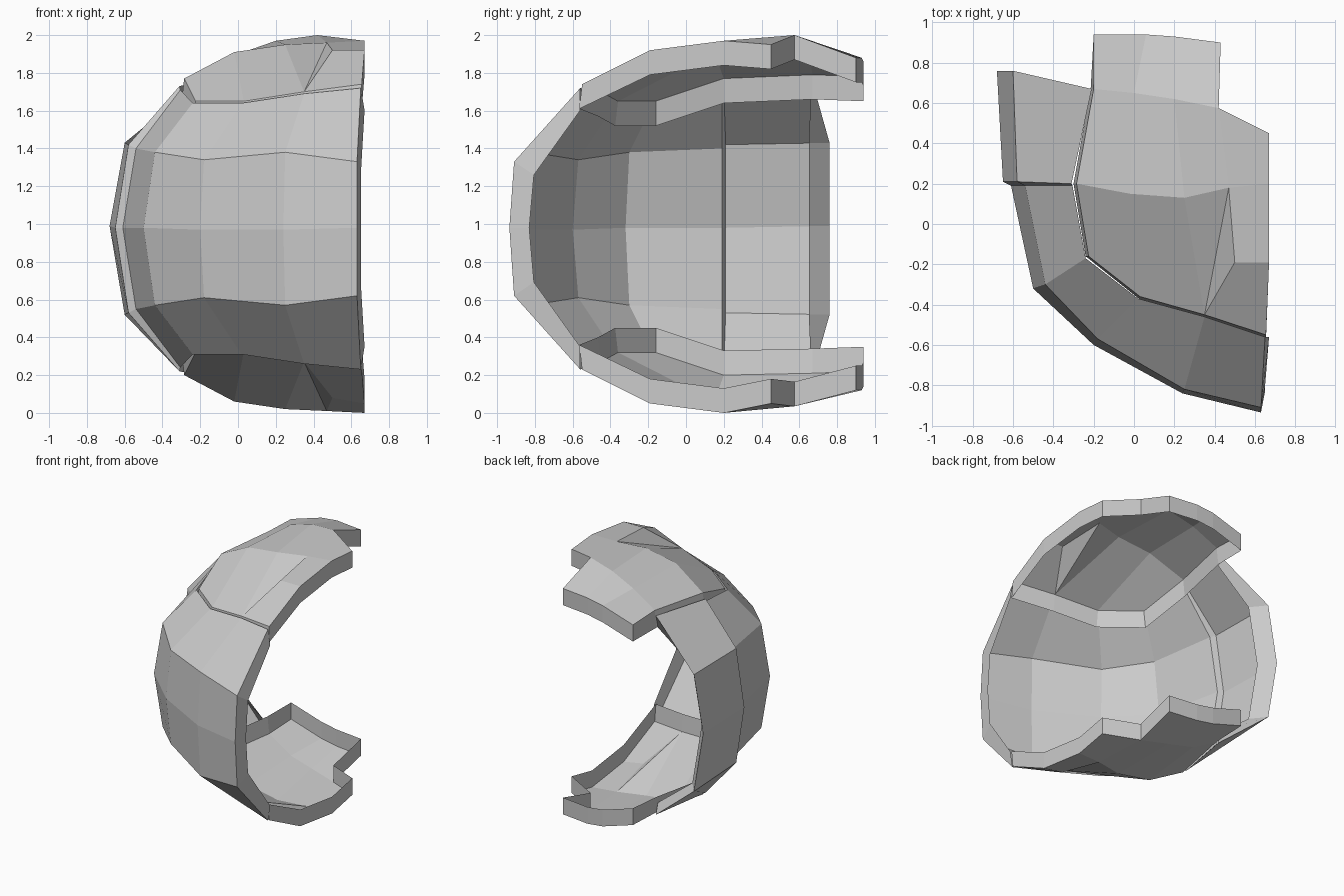
import bpy, bmesh
from mathutils import Vector

if "Cube" in bpy.data.objects:
    bpy.data.objects.remove(bpy.data.objects["Cube"])

CENTRE = Vector((0.5, 0.25, 1.0))

def flip_z(p, total=1.95):
    return (p[0], p[1], total - p[2])

def shell(name, verts, faces, rim):
    """Thin faceted skin; rim(v) gives the inward lip offset of an edge vertex or None."""
    bm = bmesh.new()
    vs = [bm.verts.new(v) for v in verts]
    skin = [bm.faces.new([vs[i] for i in f]) for f in faces]
    border = [e for e in bm.edges if e.is_boundary]
    inner = {}
    for e in border:
        a, b = e.verts
        oa, ob = rim(a), rim(b)
        if oa is None or ob is None:
            continue
        for v, o in ((a, oa), (b, ob)):
            if v not in inner:
                inner[v] = bm.verts.new(v.co + Vector(o))
        bm.faces.new((a, b, inner[b], inner[a]))
    bmesh.ops.recalc_face_normals(bm, faces=bm.faces[:])
    bm.normal_update()
    out = sum((1 if f.normal.dot(f.calc_center_median() - CENTRE) > 0 else -1) for f in skin)
    if out < 0:
        bmesh.ops.reverse_faces(bm, faces=bm.faces[:])
    mesh = bpy.data.meshes.new(name)
    bm.to_mesh(mesh)
    bm.free()
    ob = bpy.data.objects.new(name, mesh)
    bpy.context.collection.objects.link(ob)
    return ob

# Curved side plate: columns from back left to front right (upper, middle, equator)
columns = [
    ((-0.21, 0.67, 1.75), (-0.60, 0.76, 1.43), (-0.68, 0.76, 0.99)),
    ((-0.31, 0.20, 1.73), (-0.58, 0.21, 1.42), (-0.65, 0.21, 0.98)),
    ((-0.305, 0.19, 1.71), (-0.54, 0.19, 1.40), (-0.61, 0.19, 0.98)),
    ((-0.24, -0.17, 1.64), (-0.44, -0.30, 1.38), (-0.50, -0.32, 0.98)),
    ((0.02, -0.37, 1.64), (-0.18, -0.57, 1.34), (-0.20, -0.60, 0.97)),
    ((0.35, -0.46, 1.69), (0.25, -0.82, 1.38), (0.24, -0.84, 0.97)),
    ((0.65, -0.56, 1.72), (0.63, -0.91, 1.33), (0.63, -0.935, 0.98)),
]
side = []
for c in columns:
    side += list(c) + [flip_z(c[1]), flip_z(c[0])]
side_faces = [(i * 5 + j, i * 5 + j + 1, i * 5 + j + 6, i * 5 + j + 5)
              for i in range(len(columns) - 1) for j in range(4)]

def side_rim(v):
    dz = -0.10 * (v.co.z - 0.98)
    end = abs(v.co.z - 0.98) > 0.5
    if v.co.x > 0.6:
        return (0.02, 0.0 if end else 0.105, 1.6 * dz if end else 2.0 * dz)
    if v.co.y > 0.6:
        return (-0.01, -0.01, 1.2 * dz) if end else (0.09, -0.11, 0)
    return None

shell("side_plate", side, side_faces, side_rim)

# Cap plate: back edge, second row, crown row, notch corner, front edge, raised corner
cap = [
    (-0.20, 0.94, 1.78), (0.06, 0.94, 1.86), (0.20, 0.93, 1.88), (0.43, 0.90, 1.88),
    (-0.20, 0.67, 1.79), (0.00, 0.65, 1.90), (0.20, 0.62, 1.97), (0.42, 0.575, 2.00),
    (-0.285, 0.20, 1.77), (-0.02, 0.15, 1.91), (0.25, 0.13, 1.95), (0.47, 0.18, 1.96),
    (0.67, 0.20, 1.97), (0.67, 0.45, 1.95),
    (-0.225, -0.16, 1.65), (0.03, -0.36, 1.65), (0.35, -0.45, 1.70), (0.655, -0.55, 1.74),
    (0.50, -0.19, 1.92), (0.67, -0.19, 1.92),
]
cap_faces = [(0, 1, 5, 4), (1, 2, 6, 5), (2, 3, 7, 6), (4, 5, 9, 8), (5, 6, 10, 9),
             (6, 7, 11, 10), (7, 13, 12, 11), (8, 9, 15, 14), (9, 10, 16, 15),
             (10, 11, 16), (11, 12, 19, 18), (11, 18, 16), (18, 19, 17, 16)]

def cap_rim(sign):
    """Downward (or upward) lip, flared slightly along the front and left edges."""
    return lambda v: (-0.015 if v.co.x < -0.2 and v.co.y < 0.8 else 0.0,
                      -0.015 if v.co.y < -0.3 else 0.0, sign * 0.13)

# The same cap closes the top and, mirrored, the bottom (its corner is less raised)
shell("top_plate", cap, cap_faces, cap_rim(-1))
base = [flip_z(p, 1.97 if p[1] < 0.4 else 2.0) for p in cap]
base = [(x, y, z + 0.035 if y > 0.5 and z < 0.05 else z) for x, y, z in base]
base[18] = (0.50, -0.19, 0.08)
shell("bottom_plate", base, cap_faces, cap_rim(1))
